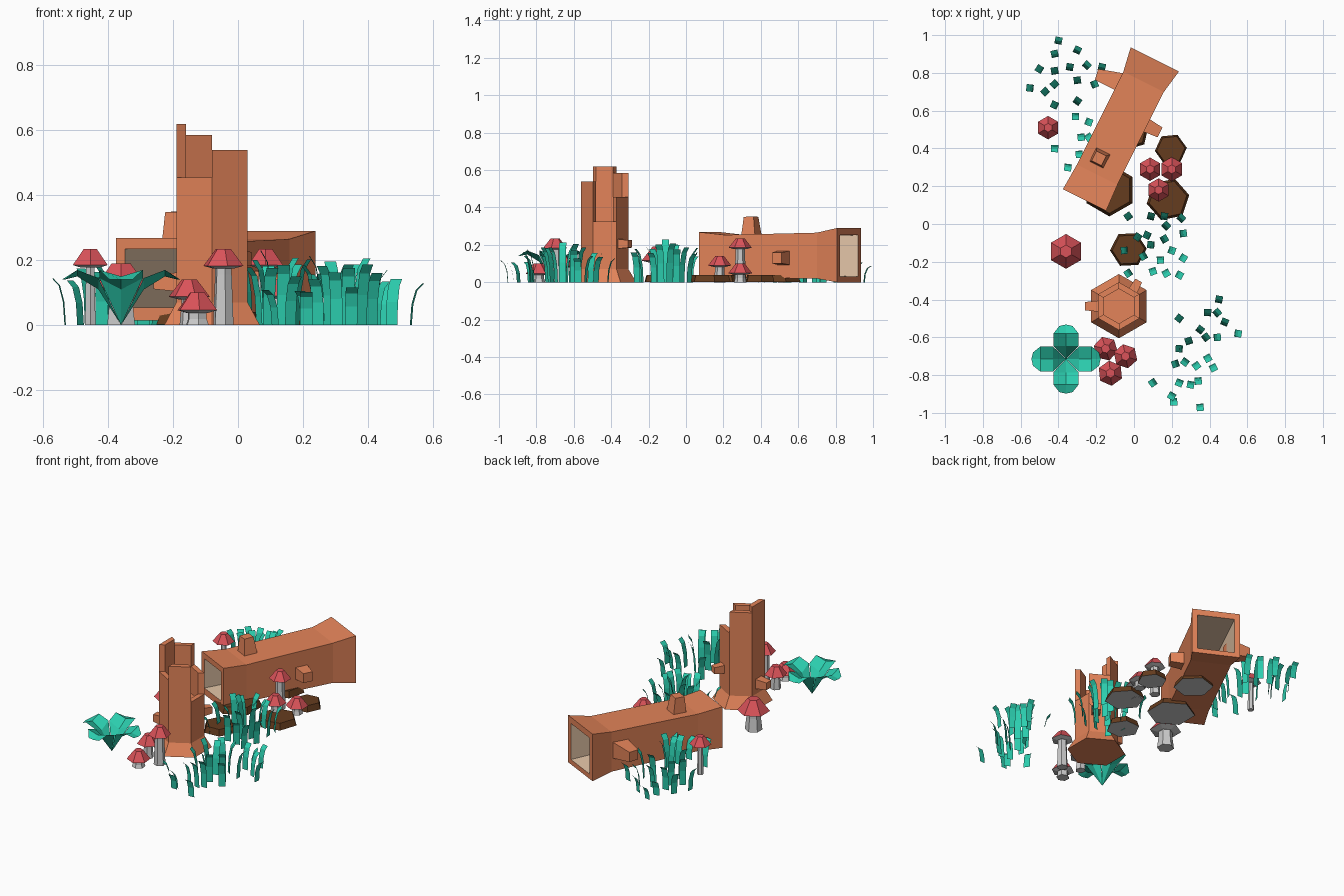
import bpy, bmesh, math, random
from math import cos, sin, pi
from mathutils import Vector

if "Cube" in bpy.data.objects:
    bpy.data.objects.remove(bpy.data.objects["Cube"])
random.seed(4)

def mat(name, rgb):
    m = bpy.data.materials.new(name)
    m.diffuse_color = (*rgb, 1)
    m.use_nodes = True
    m.node_tree.nodes["Principled BSDF"].inputs["Base Color"].default_value = m.diffuse_color
    return m

WOOD = mat("bark", (0.77, 0.23, 0.10))
PALE = mat("inner_wood", (0.80, 0.58, 0.40))
DIRT = mat("dirt", (0.13, 0.045, 0.013))
GREEN = mat("leaf", (0.025, 0.62, 0.43))
RED = mat("cap_red", (0.70, 0.085, 0.10))
GREY = mat("grey", (0.6, 0.6, 0.6))

def finish(name, bm, mats, recalc=True):
    if recalc:
        bmesh.ops.recalc_face_normals(bm, faces=bm.faces)
    me = bpy.data.meshes.new(name)
    bm.to_mesh(me)
    bm.free()
    for m in mats:
        me.materials.append(m)
    ob = bpy.data.objects.new(name, me)
    bpy.context.collection.objects.link(ob)
    return ob

def face(bm, pts, mi=0):
    f = bm.faces.new([bm.verts.new(p) for p in pts])
    f.material_index = mi

def loft(bm, rings, mi=lambda i: 0, cap=True):
    """Skin rings of points; mi gives the material of each band, then of the bottom (-1) and top."""
    vs = [[bm.verts.new(p) for p in r] for r in rings]
    n = len(rings[0])
    for i in range(len(vs) - 1):
        for k in range(n):
            q = (vs[i][k], vs[i][(k + 1) % n], vs[i + 1][(k + 1) % n], vs[i + 1][k])
            bm.faces.new(q).material_index = mi(i)
    if cap:
        bm.faces.new(vs[0][::-1]).material_index = mi(-1)
        bm.faces.new(vs[-1]).material_index = mi(len(vs) - 1)

def hexa(x, y, z, r, rot=pi / 2, n=6):
    return [(x + r * cos(rot + 2 * pi * k / n), y + r * sin(rot + 2 * pi * k / n), z) for k in range(n)]

def stub(name, base, direction, length, r0, r1):
    """Square tapered branch stump."""
    d = Vector(direction).normalized()
    up = Vector((0, 0, 1)) if abs(d.z) < 0.9 else Vector((-0.447, -0.894, 0))
    u = d.cross(up).normalized()
    v = u.cross(d)
    b = Vector(base)
    bm = bmesh.new()
    loft(bm, [[b + d * l + u * sx * r + v * sy * r for sx, sy in ((1, 1), (-1, 1), (-1, -1), (1, -1))]
              for l, r in ((0, r0), (length, r1))])
    finish(name, bm, [WOOD])

# Hollow fallen log: square sections along a slanted axis
A, D, S = Vector((-0.262, 0.127, 0)), Vector((0.447, 0.894, 0)), Vector((0.894, -0.447, 0))
def section(t, hw, z0, z1):
    c = A + D * t
    return [c + S * (s * hw) + Vector((0, 0, z)) for s, z in ((-1, z0), (1, z0), (1, z1), (-1, z1))]
bm = bmesh.new()
rings = [section(*s) for s in ((0, .128, .015, .268), (.15, .12, .025, .253), (.70, .12, .02, .265),
                               (.833, .143, 0, .29), (.833, .11, .03, .252), (0, .096, .055, .235))]
loft(bm, rings + [rings[0]], lambda i: 1 if i == 4 else 0, cap=False)
bmesh.ops.remove_doubles(bm, verts=bm.verts, dist=1e-5)
finish("hollow_log", bm, [WOOD, PALE])
stub("log_stub_top", (-0.18, 0.35, 0.24), (-0.05, -0.02, 1), 0.11, 0.042, 0.029)
stub("log_stub_left", (-0.07, 0.75, 0.15), (-0.95, 0.31, 0), 0.135, 0.05, 0.03)
stub("log_stub_right", (0.04, 0.535, 0.13), (0.88, -0.45, 0), 0.11, 0.04, 0.029)

# Broken standing trunk: flared foot, six wall boards of different height
TX, TY, FLOOR = -0.08, -0.435, 0.29
heights = [0.585, 0.62, 0.455, 0.54, 0.325, 0.455]   # from the back left, anticlockwise
bm = bmesh.new()
face(bm, hexa(TX, TY, 0, 0.17)[::-1])
foot, ankle = hexa(TX, TY, 0, 0.17), hexa(TX, TY, 0.07, 0.127)
def at(p, z):
    return (p[0], p[1], z)
outer, inner = hexa(TX, TY, 0, 0.127), hexa(TX, TY, 0, 0.092)
for k in range(6):
    j, h, g = (k + 1) % 6, heights[k], heights[(k + 1) % 6]
    face(bm, (foot[k], foot[j], ankle[j], ankle[k]))
    face(bm, (ankle[k], ankle[j], at(outer[j], h), at(outer[k], h)))
    face(bm, (at(inner[j], FLOOR), at(inner[k], FLOOR), at(inner[k], h), at(inner[j], h)))
    face(bm, (at(outer[k], h), at(outer[j], h), at(inner[j], h), at(inner[k], h)))
    step = [at(outer[j], g), at(inner[j], g), at(inner[j], h), at(outer[j], h)]
    face(bm, step if h > g else step[::-1])
face(bm, [at(p, FLOOR) for p in inner])
finish("broken_trunk", bm, [WOOD], recalc=False)
stub("trunk_stub_left", (-0.18, -0.435, 0.133), (-1, 0, 0), 0.08, 0.03, 0.022)
stub("trunk_stub_right", (-0.01, -0.36, 0.205), (0.5, 0.866, 0), 0.07, 0.026, 0.02)

# Flat dirt patches
for i, (x, y, r, a) in enumerate(((-.13, .18, .14, .52), (.18, .13, .115, .2), (.195, .395, .085, .1),
                                  (-.03, -.135, .097, .05), (-.03, .5, .115, .3))):
    bm = bmesh.new()
    loft(bm, [hexa(x, y, 0.002, r, a), hexa(x, y, 0.04, r * 0.88, a)], lambda i: 1 if i == -1 else 0)
    finish(f"dirt_patch_{i}", bm, [DIRT, GREY])

# Mushrooms: x, y, cap radius, height, stalk radius, turn
for i, (x, y, r, h, s, a) in enumerate((
        (-.455, .51, .062, .235, .017, 0), (-.36, -.145, .092, .19, .045, 0),
        (-.045, -.70, .065, .235, .03, .2), (-.15, -.66, .065, .14, .028, .3), (-.125, -.79, .067, .10, .035, .1),
        (.085, .29, .062, .235, .028, 0), (.20, .29, .064, .10, .03, 0), (.13, .18, .062, .14, .028, 0))):
    a += pi / 2
    d = 0.05 * r / 0.062
    bm = bmesh.new()
    loft(bm, [hexa(x, y, 0, s * 1.1, a), hexa(x, y, h - d * 1.5, s * 0.9, a), hexa(x, y, h - d, s * 0.9, a)])
    finish(f"mushroom_stalk_{i}", bm, [GREY])
    bm = bmesh.new()
    loft(bm, [hexa(x, y, h - d * 1.15, r * 0.55, a), hexa(x, y, h - d, r, a), hexa(x, y, h, r * 0.37, a)],
         lambda i: 1 if i in (-1, 0) else 0)
    finish(f"mushroom_cap_{i}", bm, [RED, GREY])

# Four-leaved plant, each leaf folded along its middle
bm = bmesh.new()
for q in range(4):
    c, s = cos(q * pi / 2), sin(q * pi / 2)
    P = lambda u, v, z: (-0.36 + u * c - v * s, -0.715 + u * s + v * c, z)
    for sd in (1, -1):
        for strip in ([P(0, 0, 0), P(.07, 0, .11), P(.07, .067 * sd, .145)],
                      [P(.07, 0, .11), P(.135, 0, .15), P(.135, .067 * sd, .17), P(.07, .067 * sd, .145)],
                      [P(.135, 0, .15), P(.183, 0, .14), P(.175, .035 * sd, .14), P(.135, .067 * sd, .17)]):
            face(bm, strip[::sd])
bmesh.ops.remove_doubles(bm, verts=bm.verts, dist=1e-5)
finish("leafy_plant", bm, [GREEN], recalc=False)

# Grass clumps: blade positions, tall in the middle and short at the rim
clumps = {
    "grass_back_left": ((-.33, .62), [
        (-.40, .97), (-.30, .92), (-.42, .90), (-.50, .82), (-.42, .81), (-.34, .83), (-.25, .84), (-.17, .83),
        (-.55, .72), (-.47, .70), (-.42, .74), (-.30, .76), (-.21, .74), (-.30, .65), (-.42, .63), (-.31, .57),
        (-.24, .54), (-.28, .46), (-.24, .46), (-.42, .40), (-.29, .37), (-.35, .30)]),
    "grass_middle": ((.12, -.10), [
        (-.03, .04), (.09, .04), (.16, .04), (.25, .03), (-.05, -.14), (.02, -.07), (.17, -.01), (.26, -.05),
        (.07, -.06), (.16, -.08), (.09, -.11), (.05, -.17), (.20, -.14), (.14, -.19), (.26, -.18), (.17, -.26),
        (.24, -.27), (.10, -.25), (-.03, -.26)]),
    "grass_front_right": ((.32, -.66), [
        (.45, -.40), (.24, -.50), (.39, -.47), (.44, -.47), (.35, -.56), (.48, -.52), (.55, -.58), (.29, -.62),
        (.38, -.60), (.44, -.60), (.24, -.66), (.39, -.71), (.42, -.76), (.22, -.74), (.27, -.73), (.33, -.75),
        (.24, -.84), (.30, -.85), (.34, -.83), (.10, -.84), (.20, -.91), (.21, -.94), (.35, -.97)]),
}
for name, ((cx, cy), spots) in clumps.items():
    bm = bmesh.new()
    for x, y in spots:
        dist = math.hypot(x - cx, y - cy)
        h = max(0.10, 0.235 - 0.4 * dist) + random.uniform(-0.02, 0.01)
        a = math.atan2(y - cy, x - cx) + random.uniform(-0.5, 0.5)
        d, w = Vector((cos(a), sin(a), 0)), Vector((-sin(a), cos(a), 0)) * 0.019
        rows = []
        for u, z in ((-.018, 0), (-.013, .5), (0, .85), (.02, 1)):
            p = Vector((x, y, z * h)) + d * u
            rows.append((p + w, p - w))
        for r, t in zip(rows, rows[1:]):
            face(bm, (r[0], r[1], t[1], t[0]))
    bmesh.ops.remove_doubles(bm, verts=bm.verts, dist=1e-5)
    finish(name, bm, [GREEN], recalc=False)
